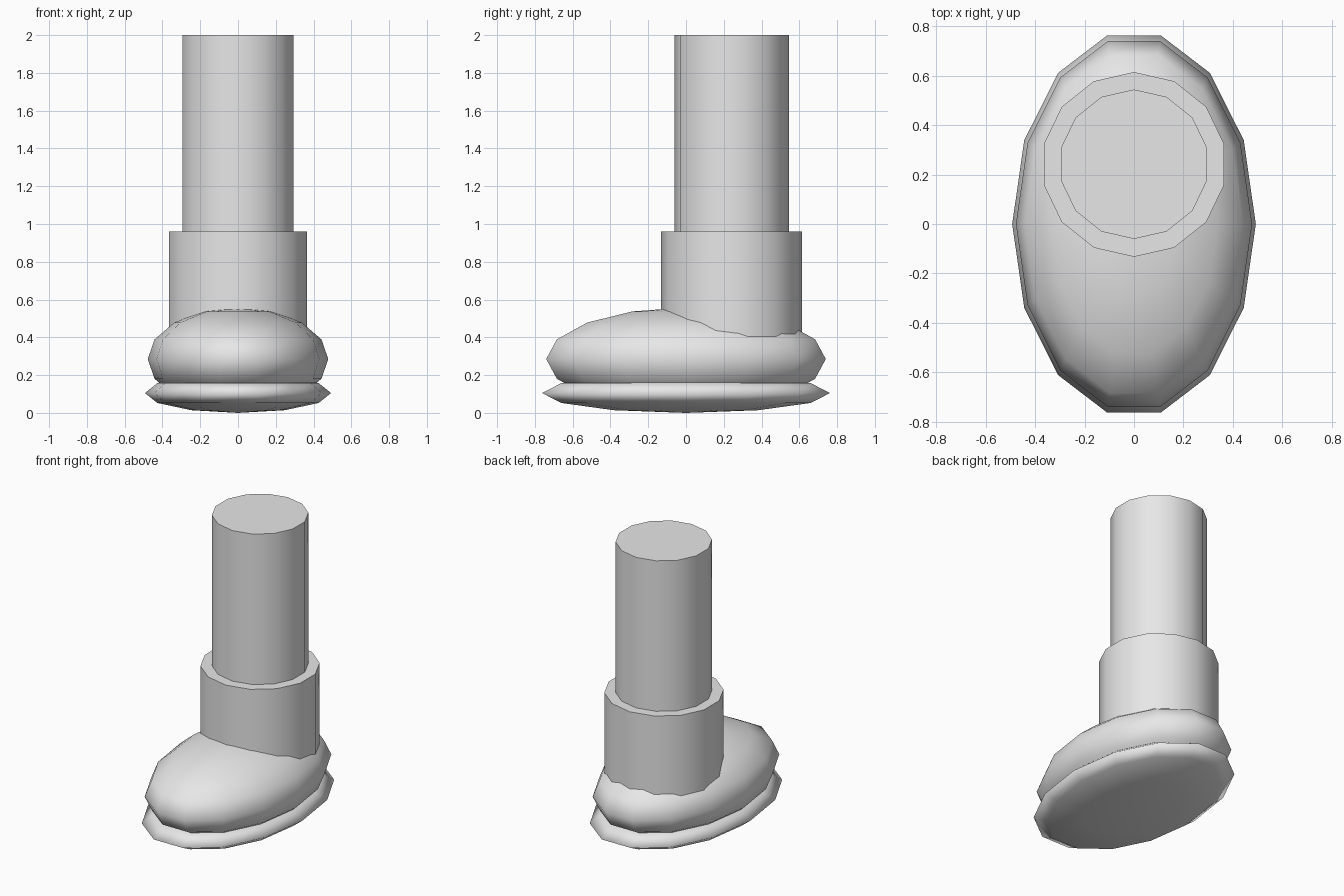
import bpy
import bmesh
from math import sin, cos, pi

if "Cube" in bpy.data.objects:
    bpy.data.objects.remove(bpy.data.objects["Cube"])

SIDES = 14

grey = bpy.data.materials.new("light grey")
grey.diffuse_color = (0.8, 0.8, 0.8, 1.0)
grey.use_nodes = True
grey.node_tree.nodes["Principled BSDF"].inputs["Base Color"].default_value = grey.diffuse_color


def finish(name, bm):
    """Turn a bmesh into a smooth-shaded grey object."""
    bmesh.ops.recalc_face_normals(bm, faces=bm.faces)
    for f in bm.faces:
        f.smooth = True
    mesh = bpy.data.meshes.new(name)
    bm.to_mesh(mesh)
    bm.free()
    mesh.materials.append(grey)
    obj = bpy.data.objects.new(name, mesh)
    bpy.context.collection.objects.link(obj)
    return obj


def ring(bm, rx, ry, y, z, start):
    angles = [start + 2 * pi * i / SIDES for i in range(SIDES)]
    return [bm.verts.new((rx * cos(a), y + ry * sin(a), z)) for a in angles]


def bridge(bm, lower, upper):
    for i in range(SIDES):
        j = (i + 1) % SIDES
        bm.faces.new((lower[i], lower[j], upper[j], upper[i]))


def ellipsoid(name, rx, ry, rz, z, bands):
    """Squashed sphere with a corner on the x axis."""
    bm = bmesh.new()
    lats = [-pi / 2 + pi * k / bands for k in range(1, bands)]
    rings = [ring(bm, rx * cos(t), ry * cos(t), 0, z + rz * sin(t), 0) for t in lats]
    for a, b in zip(rings, rings[1:]):
        bridge(bm, a, b)
    for loop, pole_z in ((rings[0], z - rz), (rings[-1], z + rz)):
        pole = bm.verts.new((0, 0, pole_z))
        for i in range(SIDES):
            bm.faces.new((loop[i], loop[(i + 1) % SIDES], pole))
    return finish(name, bm)


def cylinder(name, r, y, z0, z1):
    """Upright cylinder with a corner on the y axis and sharp rims."""
    bm = bmesh.new()
    low, high = (ring(bm, r, r, y, z, pi / 2) for z in (z0, z1))
    bridge(bm, low, high)
    bm.faces.new(low)
    bm.faces.new(high)
    obj = finish(name, bm)
    bpy.ops.object.select_all(action='DESELECT')
    obj.select_set(True)
    bpy.context.view_layer.objects.active = obj
    bpy.ops.object.shade_smooth_by_angle(angle=pi / 6)
    return obj


# Shoe: thin sole and rounded upper
ellipsoid("sole", 0.493, 0.782, 0.105, 0.105, 6)
ellipsoid("shoe_upper", 0.478, 0.759, 0.273, 0.285, 8)

# Ankle cuff and leg, set towards the heel
cylinder("ankle_cuff", 0.374, 0.241, 0.30, 0.96)
cylinder("leg", 0.3025, 0.242, 0.90, 2.0)
